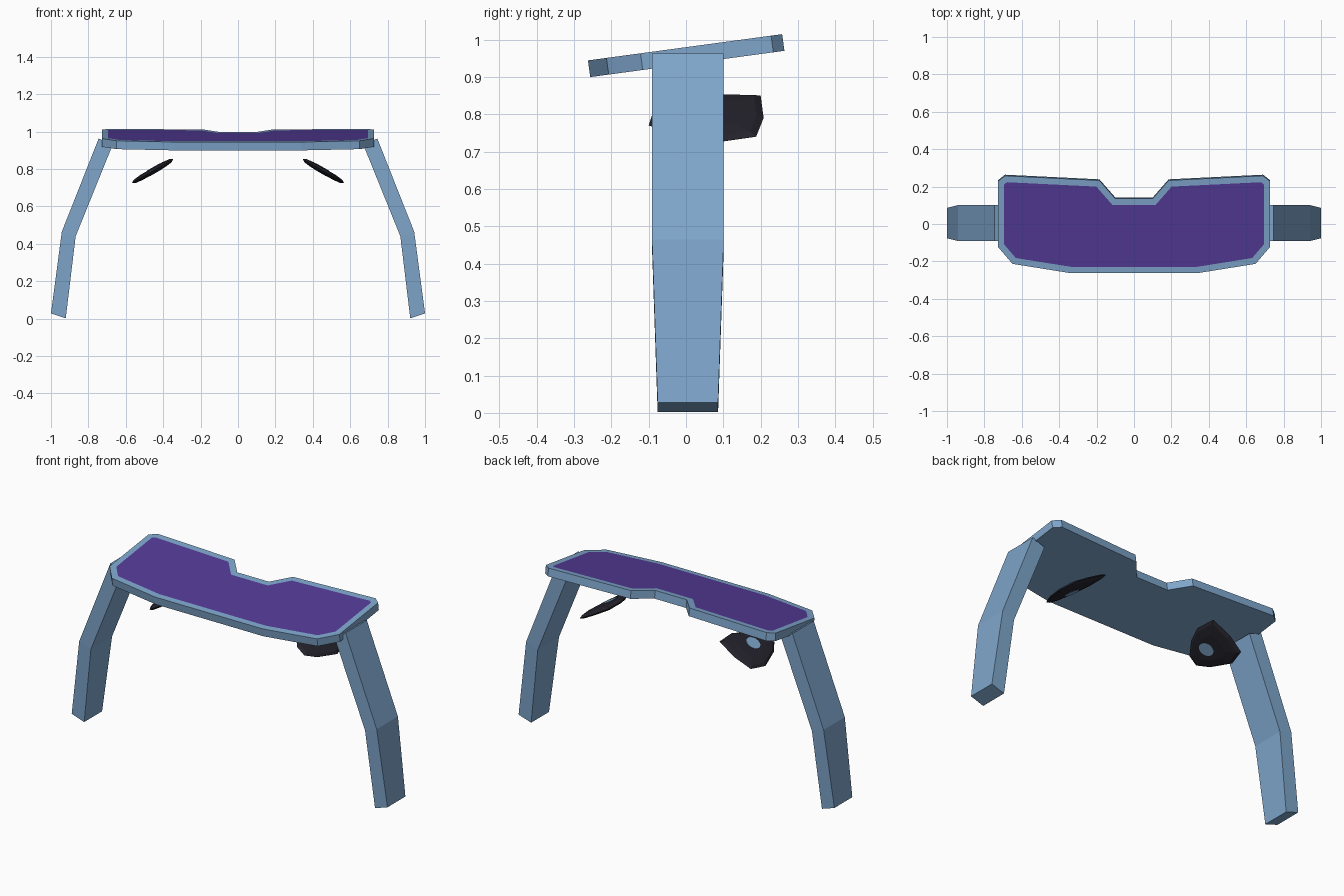
import bpy, bmesh, math
from mathutils import Matrix, Vector

cube = bpy.data.objects.get("Cube")
if cube:
    bpy.data.objects.remove(cube, do_unlink=True)


def material(name, rgb):
    mat = bpy.data.materials.new(name)
    mat.use_nodes = True
    mat.diffuse_color = (*rgb, 1)
    mat.node_tree.nodes["Principled BSDF"].inputs["Base Color"].default_value = (*rgb, 1)
    return mat


blue = material("steel blue", (0.21, 0.38, 0.60))
purple = material("deep purple", (0.09, 0.043, 0.31))
black = material("soft black", (0.018, 0.017, 0.026))


def finish(name, bm, mats, matrix=Matrix()):
    bmesh.ops.recalc_face_normals(bm, faces=bm.faces)
    mesh = bpy.data.meshes.new(name)
    bm.to_mesh(mesh)
    bm.free()
    for mat in mats:
        mesh.materials.append(mat)
    mesh.transform(matrix)
    if matrix.determinant() < 0:
        mesh.flip_normals()
    obj = bpy.data.objects.new(name, mesh)
    bpy.context.collection.objects.link(obj)
    return obj


def loft(rings):
    """Solid through rings of equal point count, capped at both ends."""
    bm = bmesh.new()
    loops = [[bm.verts.new(p) for p in ring] for ring in rings]
    n = len(loops[0])
    for a, b in zip(loops, loops[1:]):
        for i in range(n):
            j = (i + 1) % n
            bm.faces.new((a[i], a[j], b[j], b[i]))
    bm.faces.new(loops[0][::-1])
    bm.faces.new(loops[-1])
    return bm


# Tilted lens plate with a nose notch and an inset purple panel
half = [(0.34, -0.262), (0.65, -0.212), (0.728, -0.12), (0.728, 0.233),
        (0.69, 0.263), (0.185, 0.238), (0.1, 0.14)]
outline = half + [(-x, y) for x, y in reversed(half)]
bm = loft([[(x, y, z) for x, y in outline] for z in (-0.0225, 0.0225)])
bmesh.ops.recalc_face_normals(bm, faces=bm.faces)
top = max(bm.faces, key=lambda f: f.calc_center_median().z)
bmesh.ops.inset_region(bm, faces=[top], thickness=0.034, use_even_offset=True)
top.material_index = 1
finish("lens_plate", bm, [blue, purple],
       Matrix.Translation((0, 0, 0.957)) @ Matrix.Rotation(math.radians(7.7), 4, "X"))

# Temple stations: outer point, inner point, half width
stations = [((0.745, 0.963), (0.669, 0.932), 0.096),
            ((0.942, 0.465), (0.868, 0.44), 0.096),
            ((1.0, 0.028), (0.921, 0.002), 0.081)]

# Nose pad outline: along y, and up the sloping pad
pad = [(0.2, 0.12), (0.208, 0.0), (0.188, -0.1), (0.09, -0.128), (-0.04, -0.085),
       (-0.1, -0.04), (-0.09, 0.02), (-0.01, 0.085), (0.08, 0.125)]
pad_layers = [(0.55, -0.015), (0.88, -0.01), (1, 0), (0.88, 0.01), (0.55, 0.015)]

for side, sign in (("left", 1), ("right", -1)):
    mirror = Matrix.Scale(sign, 4, (1, 0, 0)) if sign < 0 else Matrix()

    # Bent temple arm
    rings = []
    for (ox, oz), (ix, iz), w in stations:
        rings.append([(ox, 0.005 - w, oz), (ox, 0.005 + w, oz),
                      (ix, 0.005 + w, iz), (ix, 0.005 - w, iz)])
    finish(side + "_temple", loft(rings), [blue], mirror)

    # Faceted nose pad
    slope = mirror @ Matrix.Translation((0.455, 0.05, 0.79)) @ Matrix.Rotation(math.radians(30), 4, "Y")
    rings = [[(-b * s, (y - 0.05) * s, h) for y, b in pad] for s, h in pad_layers]
    finish(side + "_nose_pad", loft(rings), [black], slope)

    # Round stud through the pad
    bm = bmesh.new()
    bmesh.ops.create_cone(bm, cap_ends=True, segments=16, radius1=0.04, radius2=0.04, depth=0.034,
                          matrix=Matrix.Translation((-0.01, -0.01, 0)))
    finish(side + "_pad_stud", bm, [blue], slope)
